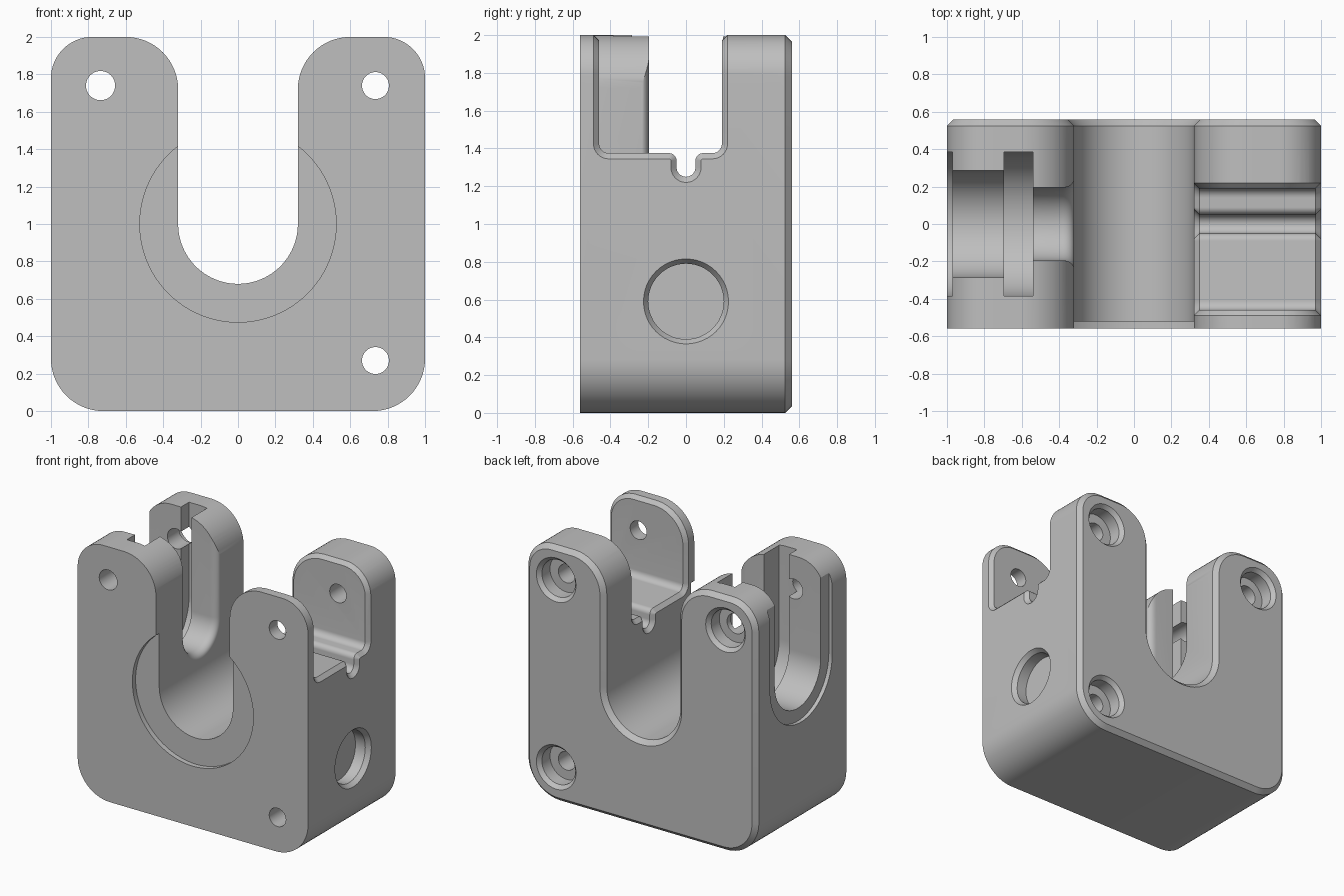
import bpy, bmesh
from math import cos, sin, radians

if "Cube" in bpy.data.objects:
    bpy.data.objects.remove(bpy.data.objects["Cube"], do_unlink=True)

grey = bpy.data.materials.new("plain grey")
grey.use_nodes = True
grey.diffuse_color = (0.52, 0.52, 0.52, 1)
grey.node_tree.nodes["Principled BSDF"].inputs["Base Color"].default_value = (0.52, 0.52, 0.52, 1)


def arc(cx, cy, r, start, end, n=16):
    angles = [radians(start + (end - start) * i / n) for i in range(n + 1)]
    return [(cx + r * cos(a), cy + r * sin(a)) for a in angles]


def loft(name, sections):
    """Skin a row of equal-length 3D loops and cap both ends."""
    bm = bmesh.new()
    rows = [[bm.verts.new(p) for p in s] for s in sections]
    n = len(rows[0])
    for a, b in zip(rows, rows[1:]):
        for i in range(n):
            j = (i + 1) % n
            bm.faces.new((a[i], a[j], b[j], b[i]))
    bm.faces.new(rows[0])
    bm.faces.new(rows[-1])
    bmesh.ops.recalc_face_normals(bm, faces=bm.faces)
    mesh = bpy.data.meshes.new(name)
    bm.to_mesh(mesh)
    bm.free()
    mesh.materials.append(grey)
    obj = bpy.data.objects.new(name, mesh)
    bpy.context.collection.objects.link(obj)
    return obj


def along_x(points, x):
    return [(x, u, v) for u, v in points]


def along_y(points, y):
    return [(u, y, v) for u, v in points]


def circle(cx, cy, r, n=48):
    return arc(cx, cy, r, 0, 360, n)[:-1]


def arm_top(d):
    """Rounded top of the +x arm, pulled inward by d."""
    return arc(0.78, 1.78, 0.22 - d, 0, 90) + arc(0.6, 1.72, 0.28 - d, 90, 180)


def outline(d):
    """Front outline of the block with its U opening, pulled inward by d."""
    right = arm_top(d)
    left = [(-x, z) for x, z in reversed(right)]
    return (arc(-0.72, 0.28, 0.28 - d, 180, 270) + arc(0.72, 0.28, 0.28 - d, 270, 360)
            + right + arc(0, 1.0, 0.32 + d, 180, 360, 48)[::-1] + left)


def u_slot(r):
    return [(-r, 2.3)] + arc(0, 1.26, r, 180, 360, 40) + [(r, 2.3)]


def stepped_slot(d):
    """Flat-floored slot with a small groove, grown by d."""
    return ([(-0.46 - d, 2.3)] + arc(-0.41, 1.425, 0.05 + d, 180, 270, 8)
            + arc(-0.09, 1.335, 0.04 - d, 90, 0, 8)
            + arc(0, 1.30, 0.05 + d, 180, 360, 16)
            + arc(0.09, 1.335, 0.04 - d, 180, 90, 8)
            + arc(0.14, 1.425, 0.05 + d, 270, 360, 8) + [(0.19 + d, 2.3)])


# Main block with chamfered back edge
block = loft("clamp_block", [along_y(outline(d), y)
                             for y, d in ((-0.56, 0), (0.525, 0), (0.56, 0.035))])
cutters = []

# Shallow round recess in the front
cutters.append(loft("front_recess", [along_y(circle(0, 1.0, 0.525, 96), y) for y in (-0.7, -0.52)]))

# Bolt holes with countersunk heads at the back
for x, z, r in ((-0.735, 1.74, 0.078), (0.735, 1.74, 0.072), (0.735, 0.27, 0.072)):
    steps = ((0.7, 0.172), (0.56, 0.172), (0.53, 0.145), (0.43, 0.145), (0.43, r), (-0.7, r))
    cutters.append(loft("bolt_hole", [along_y(circle(x, z, s), y) for y, s in steps]))

# Blind chamfered hole in the +x side
steps = ((1.1, 0.225), (1.0, 0.225), (0.965, 0.2), (0.88, 0.2))
cutters.append(loft("side_hole", [along_x(circle(0, 0.59, r), x) for x, r in steps]))

# Stepped U slot through the -x arm, with a rounded inner mouth
steps = [(-1.1, 0.385), (-0.97, 0.385), (-0.97, 0.285), (-0.695, 0.285),
         (-0.695, 0.385), (-0.54, 0.385), (-0.54, 0.195)]
steps += [(-0.38 + 0.06 * sin(radians(a)), 0.195 + 0.045 * (1 - cos(radians(a))))
          for a in range(0, 91, 15)]
steps.append((-0.2, 0.24))
cutters.append(loft("u_slot", [along_x(u_slot(r), x) for x, r in steps]))

# Grooved slot through the +x arm, chamfered at both mouths
steps = ((1.1, 0.03), (1.0, 0.03), (0.97, 0), (0.35, 0), (0.32, 0.03), (0.2, 0.03))
cutters.append(loft("grooved_slot", [along_x(stepped_slot(d), x) for x, d in steps]))

# Chamfers carried over the top of that slot's two walls
for wall, side in ((0.19, 1), (-0.46, -1)):
    loops = []
    for d, lift in ((0.059, -0.03), (-0.1, 0.129), (-0.1, -0.03)):
        path = [(1 - d, 1.6)] + arm_top(d) + [(0.32 + d, 1.6)]
        loops.append(along_y(path, wall + side * lift))
    cutters.append(loft("slot_chamfer", list(zip(*loops))))

# Cut everything and bake the result
for cutter in cutters:
    cutter.hide_render = True
    mod = block.modifiers.new(cutter.name, "BOOLEAN")
    mod.operation = "DIFFERENCE"
    mod.solver = "EXACT"
    mod.object = cutter
bpy.context.view_layer.update()
graph = bpy.context.evaluated_depsgraph_get()
baked = bpy.data.meshes.new_from_object(block.evaluated_get(graph))
block.modifiers.clear()
block.data = baked
for cutter in cutters:
    bpy.data.objects.remove(cutter, do_unlink=True)
baked.materials.clear()
baked.materials.append(grey)
for face in baked.polygons:
    face.material_index = 0

bpy.ops.object.select_all(action="DESELECT")
block.select_set(True)
bpy.context.view_layer.objects.active = block
bpy.ops.object.shade_smooth_by_angle(angle=radians(30))
